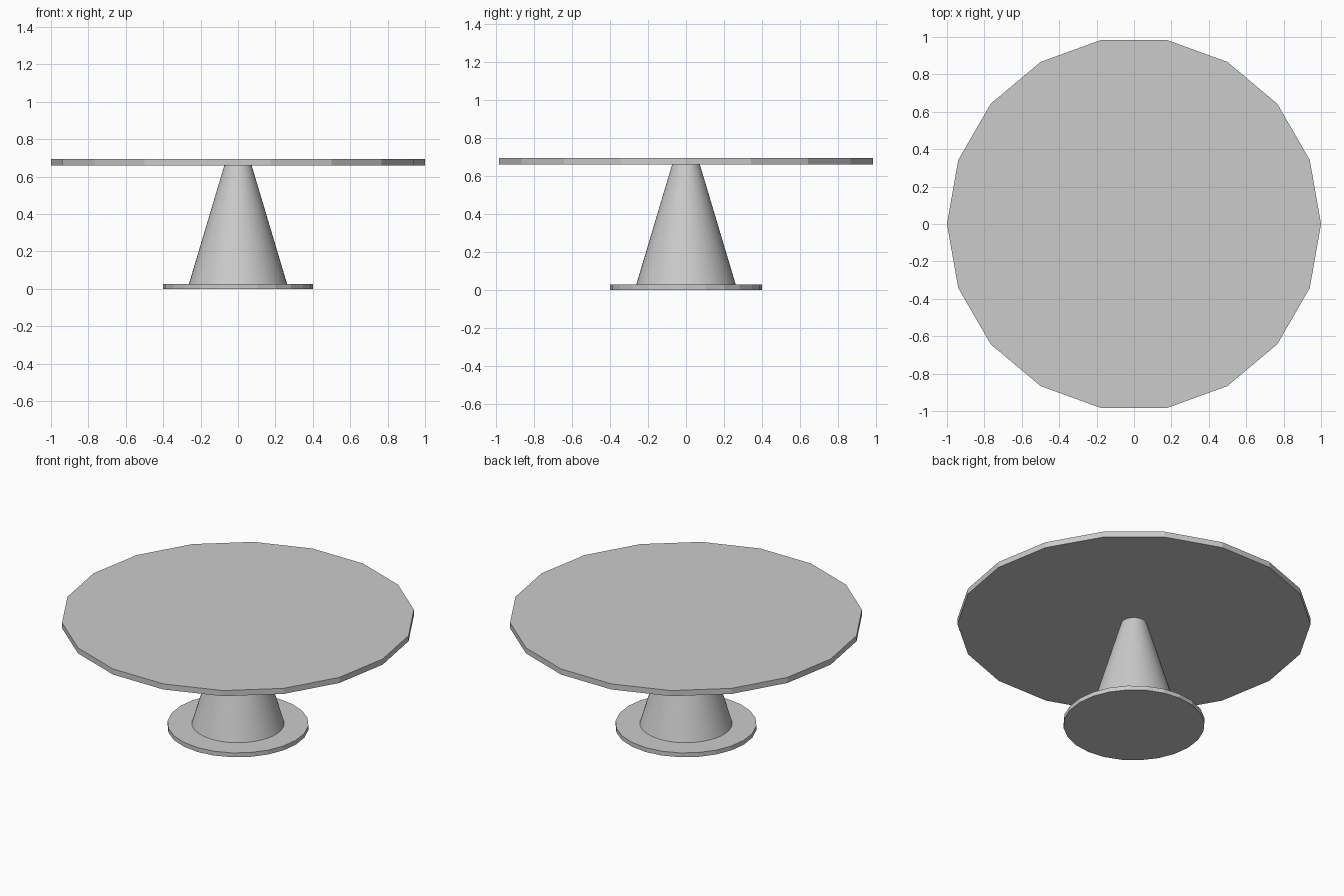
import bpy, math

if "Cube" in bpy.data.objects:
    bpy.data.objects.remove(bpy.data.objects["Cube"])


def frustum(name, r_low, r_high, z_low, z_high, sides, smooth=False):
    """Closed round part with its first corner on the +x axis."""
    ring = [(math.cos(2 * math.pi * i / sides), math.sin(2 * math.pi * i / sides)) for i in range(sides)]
    verts = [(r * x, r * y, z) for r, z in ((r_low, z_low), (r_high, z_high)) for x, y in ring]
    faces = [(i, (i + 1) % sides, sides + (i + 1) % sides, sides + i) for i in range(sides)]
    faces += [tuple(reversed(range(sides))), tuple(range(sides, 2 * sides))]
    mesh = bpy.data.meshes.new(name)
    mesh.from_pydata(verts, [], faces)
    obj = bpy.data.objects.new(name, mesh)
    bpy.context.collection.objects.link(obj)
    if smooth:
        for p in mesh.polygons:
            p.use_smooth = len(p.vertices) == 4
    return obj


# Flat foot plate
frustum("base_plate", 0.40, 0.40, 0.0, 0.027, 24)
# Tapered smooth pedestal
frustum("pedestal", 0.262, 0.073, 0.027, 0.66, 48, smooth=True)
# Eighteen-sided table top
frustum("table_top", 1.0, 1.0, 0.66, 0.695, 18)
